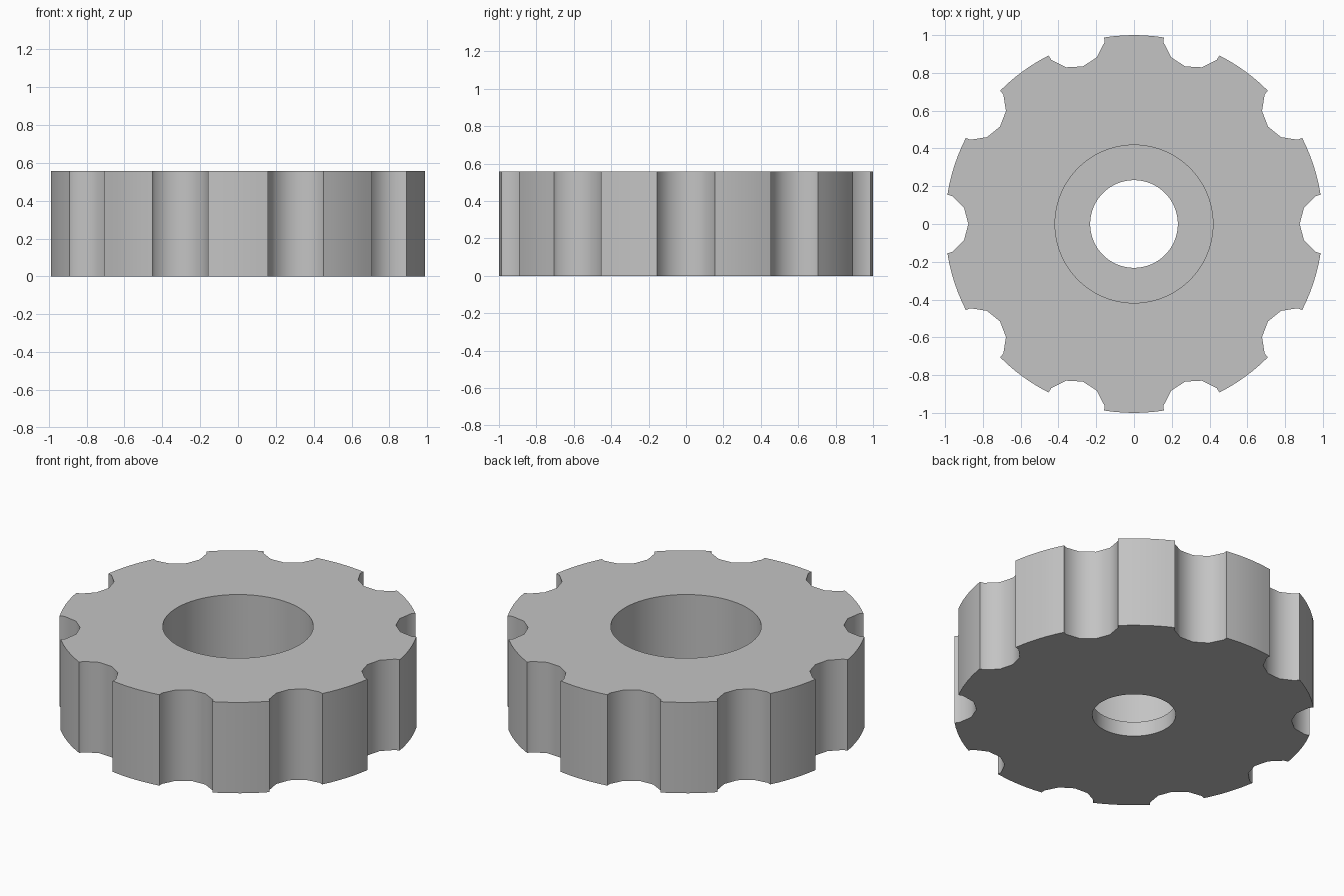
import bpy
import bmesh
from math import cos, sin, radians, hypot

cube = bpy.data.objects.get("Cube")
if cube:
    bpy.data.objects.remove(cube, do_unlink=True)

# Main sizes
HEIGHT, SHELF = 0.557, 0.09
RIM, BORE, HOLE = 1.0, 0.418, 0.232
NOTCHES, STEPS = 10, 12            # points per notch-and-tooth sector
NOTCH_RADIUS, NOTCH_CENTRE = 0.171, 1.048
COUNT = NOTCHES * STEPS


def polar(radius, degrees):
    return radius * cos(radians(degrees)), radius * sin(radians(degrees))


def notch_point(step):
    """Point of a twelve-sided scoop, in the frame of its own notch."""
    x, y = polar(NOTCH_RADIUS, 180 - 30 * step)
    return NOTCH_CENTRE + x, y


def rim_corner(side):
    """Where the last scoop facet meets the round rim."""
    (ax, ay), (bx, by) = notch_point(2 * side), notch_point(3 * side)
    low, high = 0.0, 1.0
    for _ in range(30):
        t = (low + high) / 2
        x, y = ax + (bx - ax) * t, ay + (by - ay) * t
        if hypot(x, y) < RIM:
            low = t
        else:
            high = t
    return x, y


def outline_point(index):
    sector, step = divmod(index + 3, STEPS)
    step -= 3
    if abs(step) <= 2:
        x, y = notch_point(step)
    elif abs(step) == 3:
        x, y = rim_corner(step // 3)
    else:
        x, y = polar(RIM, step * 360 / COUNT)
    turn = radians(sector * 360 / NOTCHES)
    return x * cos(turn) - y * sin(turn), x * sin(turn) + y * cos(turn)


outline = [outline_point(i) for i in range(COUNT)]


def circle(radius):
    return [polar(radius, i * 360 / COUNT) for i in range(COUNT)]


# Closed cross-section: outer wall, top, counterbore, shelf, hole, underside
sections = [(outline, 0), (outline, HEIGHT), (circle(BORE), HEIGHT),
            (circle(BORE), SHELF), (circle(HOLE), SHELF), (circle(HOLE), 0)]

bm = bmesh.new()
rings = [[bm.verts.new((x, y, z)) for x, y in points] for points, z in sections]
for k, ring in enumerate(rings):
    following = rings[(k + 1) % len(rings)]
    for i in range(COUNT):
        j = (i + 1) % COUNT
        bm.faces.new((ring[i], ring[j], following[j], following[i]))
bmesh.ops.recalc_face_normals(bm, faces=bm.faces)

mesh = bpy.data.meshes.new("knob_body")
bm.to_mesh(mesh)
bm.free()

# Single grey material
grey = bpy.data.materials.new("plain_grey")
grey.use_nodes = True
colour = (0.55, 0.55, 0.55, 1)
grey.diffuse_color = colour
grey.node_tree.nodes["Principled BSDF"].inputs["Base Color"].default_value = colour
mesh.materials.append(grey)

knob = bpy.data.objects.new("knob_body", mesh)
bpy.context.collection.objects.link(knob)
bpy.ops.object.select_all(action="DESELECT")
knob.select_set(True)
bpy.context.view_layer.objects.active = knob
bpy.ops.object.shade_smooth_by_angle(angle=radians(32))
